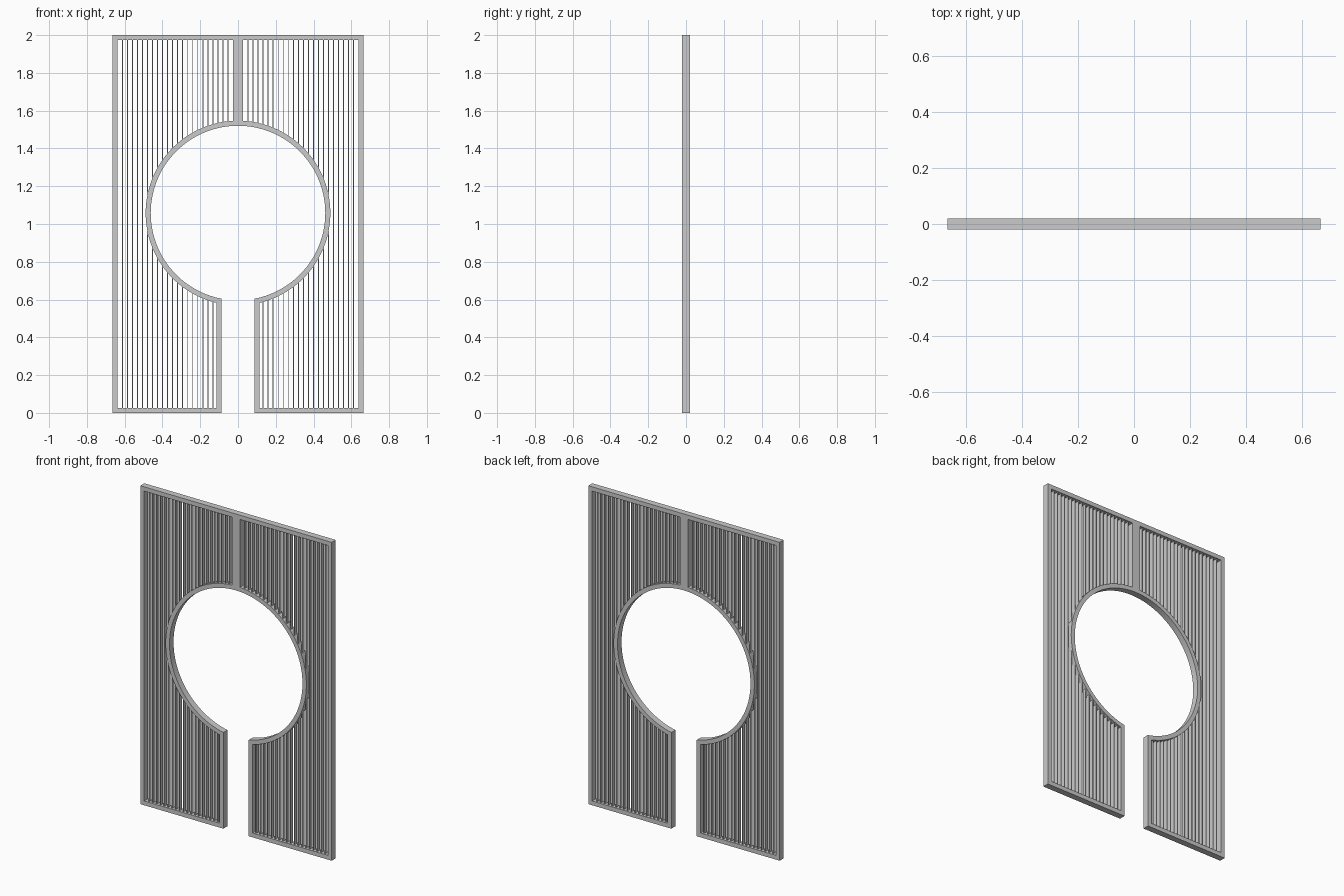
import bpy, bmesh, math

if "Cube" in bpy.data.objects:
    bpy.data.objects.remove(bpy.data.objects["Cube"])

W, H, GAP, FW, D = 0.665, 2.0, 0.088, 0.027, 0.02   # half width, height, half gap, frame width, half depth
R, CZ, N = 0.462, 1.058, 64                         # round opening


def outline(inset):
    # closed half-panel outline, inset by a given distance
    r, x0, x1 = R + inset, inset, GAP + inset
    a0, a1 = -math.acos(x1 / r), math.acos(x0 / r)
    pts = [(x0, H - inset), (W - inset, H - inset), (W - inset, inset), (x1, inset)]
    for i in range(N + 1):
        a = a0 + (a1 - a0) * i / N
        pts.append((r * math.cos(a), CZ + r * math.sin(a)))
    return pts


def finish(name, bm):
    bmesh.ops.recalc_face_normals(bm, faces=bm.faces)
    me = bpy.data.meshes.new(name)
    bm.to_mesh(me)
    bm.free()
    ob = bpy.data.objects.new(name, me)
    bpy.context.collection.objects.link(ob)
    m = ob.modifiers.new("mirror", 'MIRROR')
    m.use_mirror_merge = False
    return ob


# Frame running round each half panel
bm = bmesh.new()
rings = [[bm.verts.new((x, y, z)) for x, z in outline(i)]
         for i, y in ((0, -D), (FW, -D), (FW, D), (0, D))]
n = len(rings[0])
for k in range(4):
    a, b = rings[k], rings[(k + 1) % 4]
    for i in range(n):
        j = (i + 1) % n
        bm.faces.new((a[i], a[j], b[j], b[i]))
finish("frame", bm)

# Thin upright slats filling the frame, cut around the opening
bm = bmesh.new()
ST, SD, COUNT = 0.0025, 0.0125, 22


def slat(x, z0, z1):
    g = bmesh.ops.create_cube(bm, size=1)["verts"]
    bmesh.ops.scale(bm, vec=(2 * ST, 2 * SD, z1 - z0), verts=g)
    bmesh.ops.translate(bm, vec=(x, 0, (z0 + z1) / 2), verts=g)


ro = R + FW
lo, hi = FW, W - FW
for i in range(1, COUNT + 1):
    x = lo + (hi - lo) * i / (COUNT + 1)
    if x >= ro:
        slat(x, FW - 0.005, H - FW + 0.005)
        continue
    h = math.sqrt(ro * ro - x * x) - 0.005
    slat(x, CZ + h, H - FW + 0.005)
    if x > GAP + FW + ST:
        slat(x, FW - 0.005, CZ - h)
finish("slats", bm)
